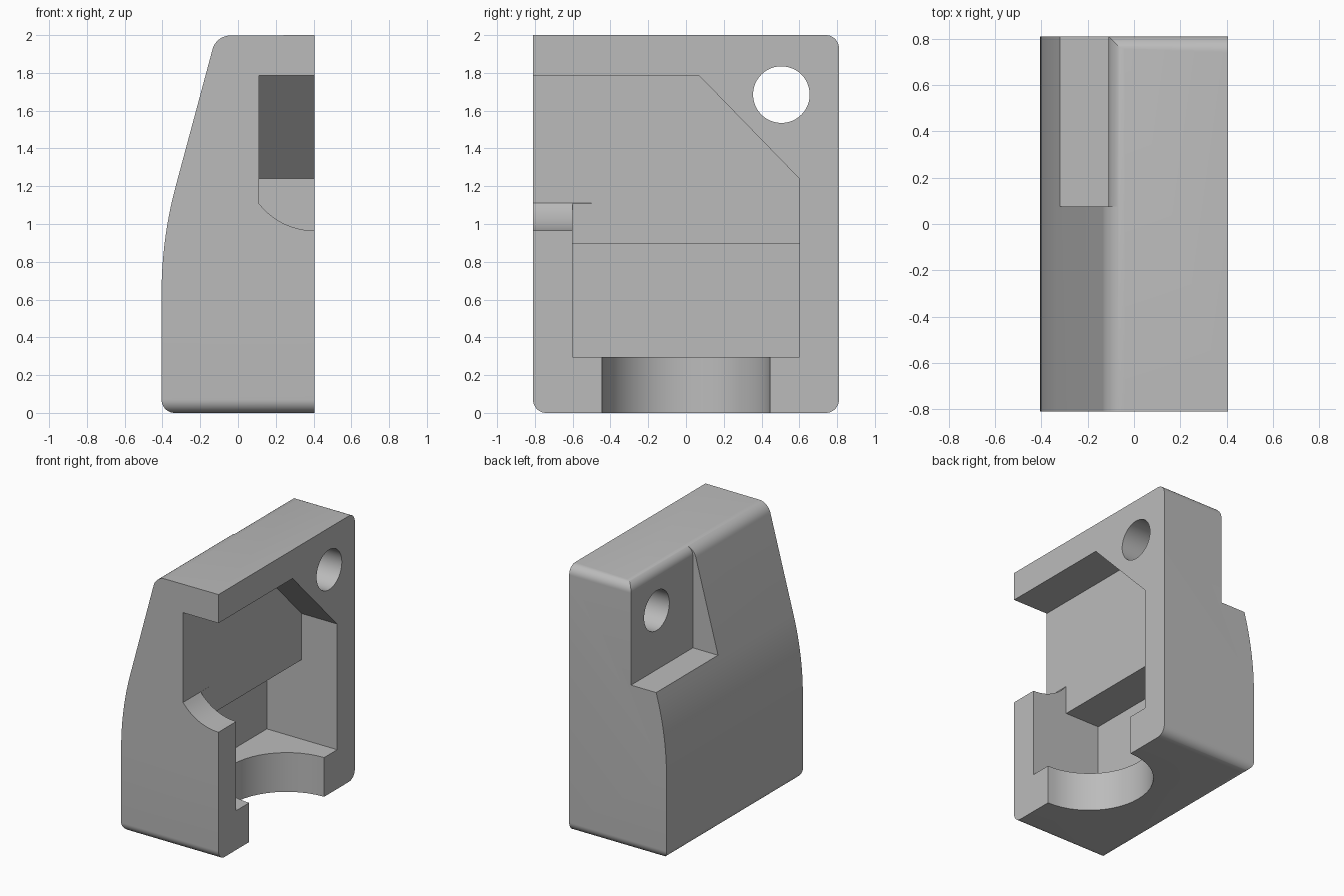
import bpy, bmesh
from math import sin, cos, radians
from mathutils import Vector

cube = bpy.data.objects.get("Cube")
if cube:
    bpy.data.objects.remove(cube, do_unlink=True)

grey = bpy.data.materials.new("plain grey")
grey.use_nodes = True
colour = (0.5, 0.5, 0.5, 1)
grey.diffuse_color = colour
grey.node_tree.nodes["Principled BSDF"].inputs["Base Color"].default_value = colour


def arc(u, v, r, start, end, steps=12):
    """Points on an arc, angles in degrees."""
    angles = [radians(start + (end - start) * i / steps) for i in range(steps + 1)]
    return [(u + r * cos(a), v + r * sin(a)) for a in angles]


def prism(name, points, axis, low, high):
    """Extrude a 2D outline along one axis."""
    place = {"x": lambda u, v, w: (w, u, v),
             "y": lambda u, v, w: (u, w, v),
             "z": lambda u, v, w: (u, v, w)}[axis]
    bm = bmesh.new()
    face = bm.faces.new([bm.verts.new(place(u, v, low)) for u, v in points])
    grown = bmesh.ops.extrude_face_region(bm, geom=[face])["geom"]
    shift = Vector(place(0, 0, high - low))
    bmesh.ops.translate(bm, vec=shift, verts=[g for g in grown if isinstance(g, bmesh.types.BMVert)])
    bmesh.ops.recalc_face_normals(bm, faces=bm.faces)
    mesh = bpy.data.meshes.new(name)
    bm.to_mesh(mesh)
    bm.free()
    mesh.materials.append(grey)
    obj = bpy.data.objects.new(name, mesh)
    bpy.context.collection.objects.link(obj)
    return obj


def combine(target, tool, operation="DIFFERENCE"):
    """Apply a boolean and discard the tool."""
    tool.hide_render = True
    mod = target.modifiers.new("cut", "BOOLEAN")
    mod.operation, mod.solver, mod.object = operation, "EXACT", tool
    bpy.context.view_layer.objects.active = target
    bpy.ops.object.modifier_apply(modifier=mod.name)
    bpy.data.objects.remove(tool, do_unlink=True)


HALF_X, HALF_Y, R = 0.405, 0.81, 0.07

# Body: curved-back outline, trimmed by the rounded side outline
outline = [(HALF_X, 0)]
outline += arc(R - HALF_X, R, R, 270, 180)
outline += arc(2.2 - HALF_X, 0.63, 2.2, 180, 165, 16)
outline += arc(-0.04, 1.9, 0.098, 165, 90)
outline += [(HALF_X, 2)]
body = prism("housing_half", outline, "y", -HALF_Y, HALF_Y)
side = [(-HALF_Y, 2)]
side += arc(R - HALF_Y, R, R, 180, 270)
side += arc(HALF_Y - R, R, R, 270, 360)
side += arc(HALF_Y - R, 2 - R, R, 0, 90)
combine(body, prism("side_outline", side, "x", -1, 1), "INTERSECT")

# Rear corner notch with a rounded upper edge
notch = [(-1, 1.24), (-0.11, 1.24)] + arc(-0.04, 1.93, R, 180, 90) + [(-0.04, 2.2), (-1, 2.2)]
combine(body, prism("notch_cutter", notch, "y", 0.075, 1))

# Deep lower cavity, then shallower upper cavity with a sloped corner
lower = [(-0.6, 0.295), (0.6, 0.295), (0.6, 0.893), (-0.6, 0.893)]
combine(body, prism("lower_cavity_cutter", lower, "x", -0.18, 1))
upper = [(-0.6, 0.6), (0.6, 0.6), (0.6, 1.24), (0.07, 1.785), (-0.6, 1.785)]
combine(body, prism("upper_cavity_cutter", upper, "x", 0.11, 1))

# Front opening with a curved sill
sill = arc(HALF_X, 1.338, 0.373, 217.7, 270) + [(1, 0.965), (1, 1.785), (0.11, 1.785)]
combine(body, prism("front_opening_cutter", sill, "y", -1, -0.5))

# Round floor opening and through hole
combine(body, prism("floor_opening_cutter", arc(HALF_X, 0, 0.445, 0, 352.5, 47), "z", -0.5, 0.5))
combine(body, prism("through_hole_cutter", arc(0.505, 1.685, 0.15, 0, 352.5, 47), "x", -1, 1))

bpy.ops.object.select_all(action="DESELECT")
body.select_set(True)
bpy.context.view_layer.objects.active = body
bpy.ops.object.shade_smooth_by_angle(angle=radians(30))
